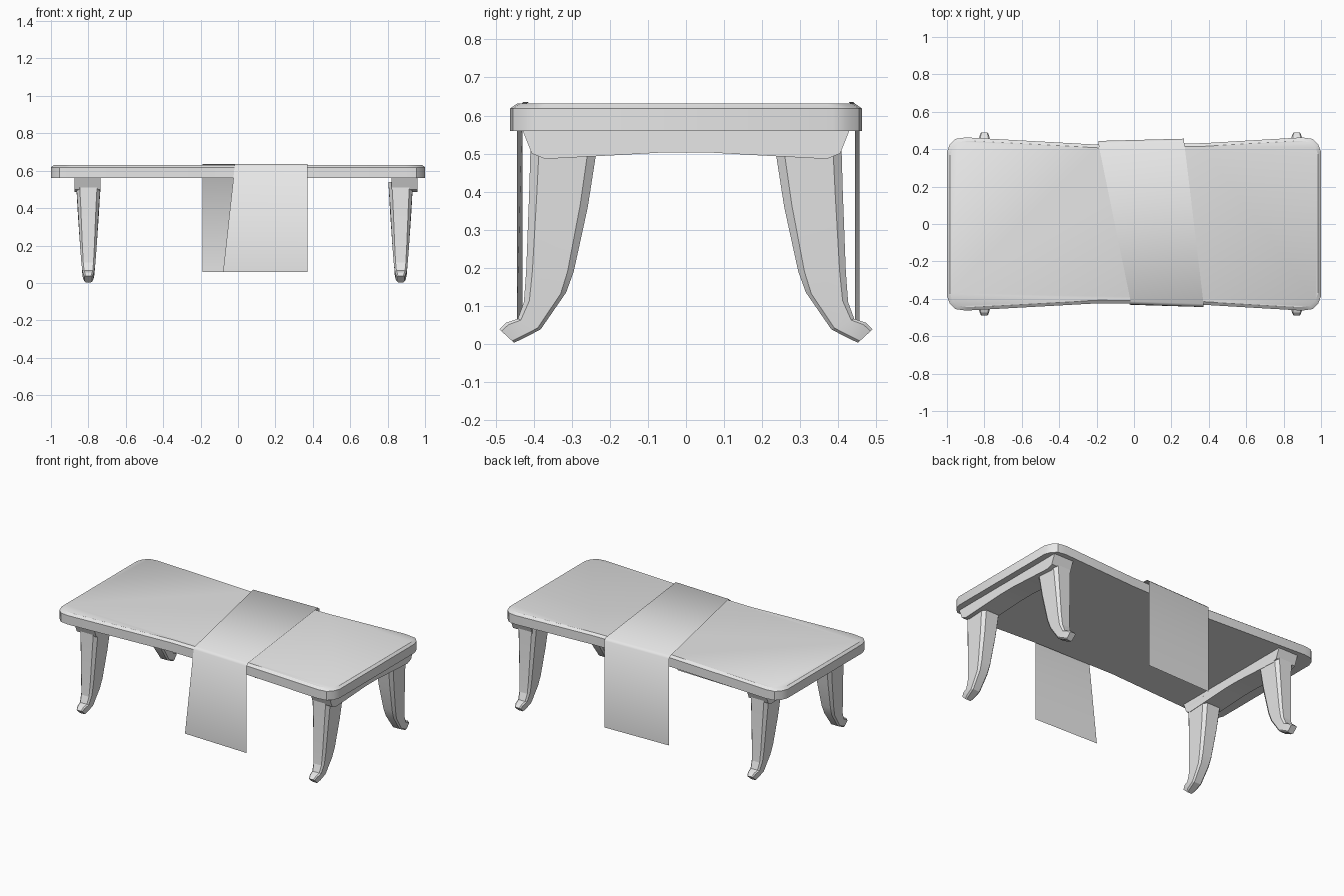
import bpy, bmesh, math

cube = bpy.data.objects.get("Cube")
if cube:
    bpy.data.objects.remove(cube)

grey = bpy.data.materials.new("plain_light_grey")
grey.use_nodes = True
grey.diffuse_color = (0.8, 0.8, 0.8, 1)
grey.node_tree.nodes["Principled BSDF"].inputs["Base Color"].default_value = (0.8, 0.8, 0.8, 1)


def loft(name, rings, closed=True, angle=30):
    """Join equal point rings into a skin; closed skins get end caps."""
    bm = bmesh.new()
    rows = [[bm.verts.new(p) for p in ring] for ring in rings]
    n = len(rows[0])
    for a, b in zip(rows, rows[1:]):
        for i in range(n if closed else n - 1):
            j = (i + 1) % n
            bm.faces.new((a[i], a[j], b[j], b[i]))
    if closed:
        bm.faces.new(rows[0])
        bm.faces.new(rows[-1])
    bmesh.ops.recalc_face_normals(bm, faces=bm.faces)
    mesh = bpy.data.meshes.new(name)
    bm.to_mesh(mesh)
    bm.free()
    mesh.materials.append(grey)
    obj = bpy.data.objects.new(name, mesh)
    bpy.context.collection.objects.link(obj)
    bpy.ops.object.select_all(action='DESELECT')
    obj.select_set(True)
    bpy.context.view_layer.objects.active = obj
    bpy.ops.object.shade_smooth_by_angle(angle=math.radians(angle))
    return obj


# Tabletop: waisted outline with rounded corners and a bevelled top edge
edge = [(-1, 0.385), (-0.985, 0.425), (-0.955, 0.455), (-0.9, 0.463), (-0.19, 0.424),
        (0.37, 0.432), (0.9, 0.463), (0.955, 0.455), (0.985, 0.425), (1, 0.385)]
outline = edge + [(x, -y) for x, y in reversed(edge)]
loft("tabletop", [[(x * sx, y * sy, z) for x, y in outline]
                  for sx, sy, z in ((1, 1, 0.56), (1, 1, 0.618), (0.985, 0.96, 0.631))])

# Aprons: arched cross boards under each end
half = [(0.43, 0.562), (0.405, 0.5), (0.37, 0.486), (0.2, 0.495), (0.06, 0.503)]
profile = half + [(-y, z) for y, z in reversed(half)]
for side, centre in (("right", -0.805), ("left", 0.89)):
    loft(side + "_apron", [[(centre + dx, y, z) for y, z in profile] for dx in (-0.07, 0.07)])

# Legs: outer point, inner point and half width at each station down the curve
stations = [((0.408, 0.54), (0.23, 0.54), 0.066),
            ((0.412, 0.4), (0.258, 0.36), 0.056),
            ((0.42, 0.19), (0.295, 0.19), 0.044),
            ((0.426, 0.11), (0.315, 0.135), 0.038),
            ((0.442, 0.066), (0.382, 0.038), 0.032),
            ((0.472, 0.056), (0.43, 0.013), 0.027),
            ((0.49, 0.038), (0.452, 0.003), 0.02)]


def leg_ring(centre, sign, outer, inner, w):
    """Octagonal section with chamfered corners."""
    section = [(-w, 0.13), (-w * 0.72, 0), (w * 0.72, 0), (w, 0.13),
               (w, 0.87), (w * 0.72, 1), (-w * 0.72, 1), (-w, 0.87)]
    return [(centre + dx,
             sign * (outer[0] + (inner[0] - outer[0]) * t),
             outer[1] + (inner[1] - outer[1]) * t) for dx, t in section]


for side, centre in (("right", -0.8), ("left", 0.87)):
    for end, sign in (("front", -1), ("back", 1)):
        loft(f"{end}_{side}_leg", [leg_ring(centre, sign, *s) for s in stations], angle=15)

# Table runner: a thin cloth laid askew, hanging down front and back
back, front = ((-0.19, 0.444), (0.268, 0.456)), ((-0.018, -0.43), (0.372, -0.444))
hem = ((-0.08, -0.43), (0.372, -0.444))


def cloth_row(ends, z, tuck=0.0):
    return [(x, y - math.copysign(tuck, y), z) for x, y in ends]


loft("table_runner", [cloth_row(back, 0.058), cloth_row(back, 0.621), cloth_row(back, 0.636, 0.017),
                      cloth_row(front, 0.636, 0.017), cloth_row(front, 0.621), cloth_row(hem, 0.058)],
     closed=False, angle=50)
